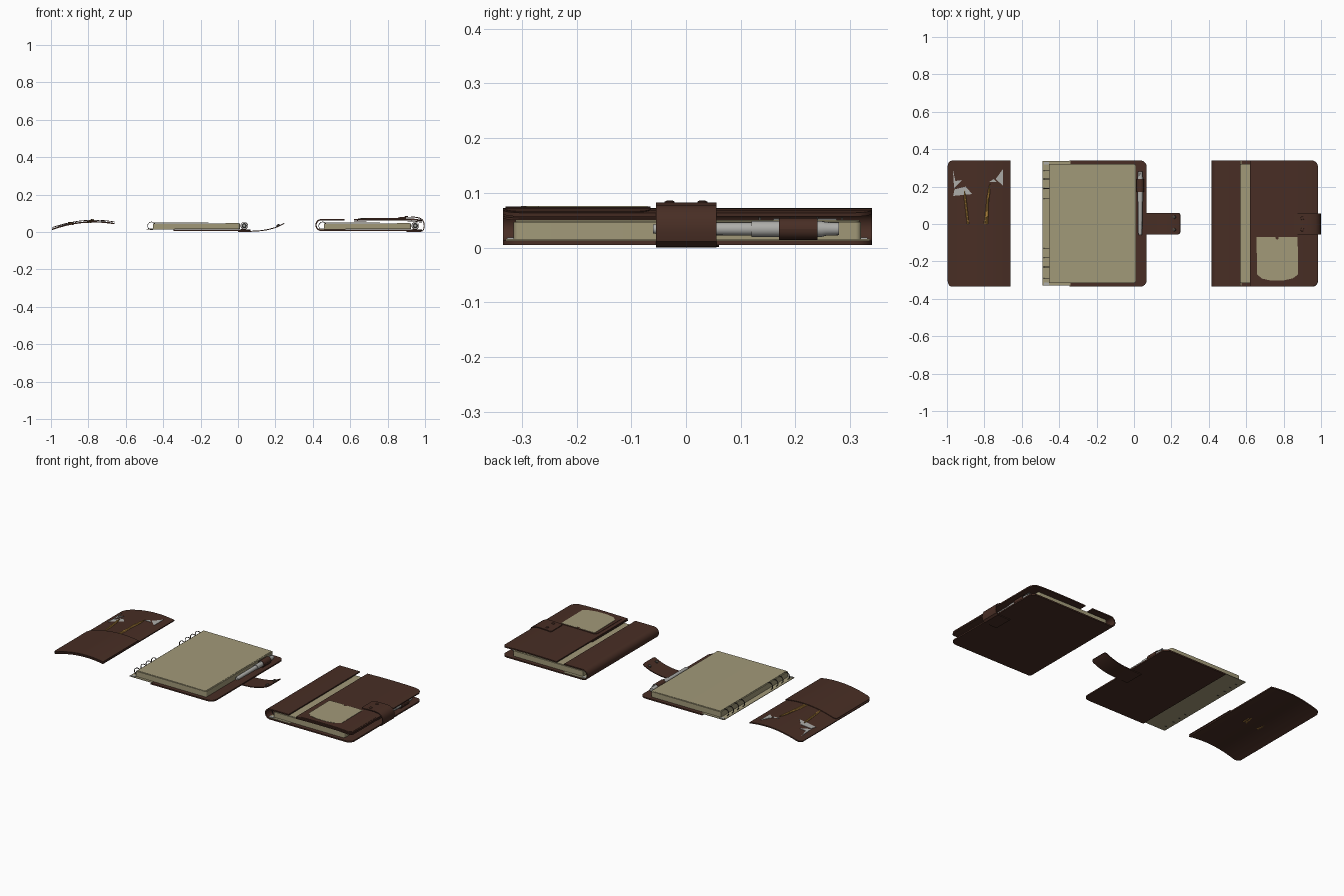
import bpy, bmesh, math
from mathutils import Vector

if "Cube" in bpy.data.objects:
    bpy.data.objects.remove(bpy.data.objects["Cube"])


def material(name, rgb):
    m = bpy.data.materials.new(name)
    m.diffuse_color = (*rgb, 1)
    m.use_nodes = True
    m.node_tree.nodes["Principled BSDF"].inputs["Base Color"].default_value = m.diffuse_color
    return m


LEATHER = material("brown leather", (0.065, 0.027, 0.018))
PAPER = material("cream paper", (0.36, 0.32, 0.19))
GOLD = material("pencil gold", (0.42, 0.22, 0.045))
SILVER = material("silver", (0.42, 0.42, 0.40))
DARK = material("dark metal", (0.07, 0.06, 0.05))


def finish(name, bm, mat, smooth=True):
    bmesh.ops.recalc_face_normals(bm, faces=bm.faces)
    me = bpy.data.meshes.new(name)
    bm.to_mesh(me)
    bm.free()
    me.materials.append(mat)
    ob = bpy.data.objects.new(name, me)
    bpy.context.collection.objects.link(ob)
    if smooth:
        bpy.context.view_layer.objects.active = ob
        ob.select_set(True)
        bpy.ops.object.shade_smooth_by_angle(angle=math.radians(35))
        ob.select_set(False)
    return ob


def band(name, path, y0, y1, thick, mat, r0=0, r1=0):
    """Sheet that follows an x-z path, with corners rounded by r0 / r1 at its two ends."""
    pts = [Vector((x, 0, z)) for x, z in path]
    lens = [0]
    for a, b in zip(pts, pts[1:]):
        lens.append(lens[-1] + (b - a).length)
    total = lens[-1]
    stations = set(lens)
    for k in range(7):
        c = 1 - math.cos(k * math.pi / 12)
        stations |= {r0 * c, total - r1 * c}
    stations = sorted(stations)
    stations = [s for i, s in enumerate(stations) if i == 0 or s - stations[i - 1] > 1e-5]
    bm = bmesh.new()
    rings = []
    for s in stations:
        i = max(j for j in range(len(pts) - 1) if lens[j] <= s + 1e-7)
        p = pts[i].lerp(pts[i + 1], (s - lens[i]) / (lens[i + 1] - lens[i]))
        t = pts[i + 1] - pts[i]
        if i > 0 and s - lens[i] < 1e-6:
            t = t.normalized() + (pts[i] - pts[i - 1]).normalized()
        n = Vector((-t.z, 0, t.x)).normalized() * thick / 2
        inset = 0
        for r, d in ((r0, s), (r1, total - s)):
            if d < r:
                inset = r - math.sqrt(max(0, r * r - (r - d) ** 2))
        rings.append([bm.verts.new((q.x, y, q.z)) for q, y in (
            (p + n, y0 + inset), (p + n, y1 - inset), (p - n, y1 - inset), (p - n, y0 + inset))])
    for a, b in zip(rings, rings[1:]):
        for k in range(4):
            bm.faces.new((a[k], a[(k + 1) % 4], b[(k + 1) % 4], b[k]))
    bm.faces.new(rings[0])
    bm.faces.new(rings[-1])
    return finish(name, bm, mat)


def lathe(name, start, end, profile, mat, sides=16):
    """Turned solid along start-end; profile is (fraction, radius)."""
    start, end = Vector(start), Vector(end)
    q = (end - start).to_track_quat('Z', 'Y')
    bm = bmesh.new()
    rings = [[bm.verts.new(start.lerp(end, f) + q @ Vector((
        r * math.cos(2 * math.pi * k / sides), r * math.sin(2 * math.pi * k / sides), 0)))
        for k in range(sides)] for f, r in profile]
    for a, b in zip(rings, rings[1:]):
        for k in range(sides):
            bm.faces.new((a[k], a[(k + 1) % sides], b[(k + 1) % sides], b[k]))
    bm.faces.new(rings[0])
    bm.faces.new(rings[-1])
    return finish(name, bm, mat)


def plate(name, outline, zfun, thick, mat):
    """Thin flat cut-out with its height given by zfun(x)."""
    bm = bmesh.new()
    f = bm.faces.new([bm.verts.new((x, y, zfun(x))) for x, y in outline])
    ext = bmesh.ops.extrude_face_region(bm, geom=[f])
    bmesh.ops.translate(bm, vec=(0, 0, thick),
                        verts=[v for v in ext['geom'] if isinstance(v, bmesh.types.BMVert)])
    return finish(name, bm, mat, False)


def arc(cx, cz, r, a0, a1, n=16):
    return [(cx + r * math.cos(math.radians(a0 + (a1 - a0) * k / n)),
             cz + r * math.sin(math.radians(a0 + (a1 - a0) * k / n))) for k in range(n + 1)]


def pen_and_loop(dx):
    """Pen held by a leather loop on the cover edge."""
    x, z = 0.033 + dx, 0.034
    lathe("pen_barrel", (x, -0.06, z), (x, 0.12, z), [(0, 0.008), (0.08, 0.011), (1, 0.012)], SILVER)
    lathe("pen_cap", (x, 0.12, z), (x, 0.28, z),
          [(0, 0.0145), (0.8, 0.0145), (0.85, 0.0125), (1, 0.0115)], SILVER)
    band("pen_clip", [(x - 0.003, z + 0.018), (x + 0.003, z + 0.018)], 0.16, 0.275, 0.003, SILVER)
    band("pen_loop", arc(x, z, 0.0185, 0, 360, 24), 0.17, 0.24, 0.003, LEATHER)
    band("pen_loop_tab", [(x - 0.02, 0.016), (x + 0.01, 0.0155)], 0.17, 0.24, 0.002, LEATHER)


def page_block(dx):
    """Stack of sheets, ring plate and binder rings."""
    band("page_stack", [(-0.455 + dx, 0.031), (0.01 + dx, 0.031)], -0.315, 0.32, 0.032, PAPER, 0, 0.01)
    band("page_top_sheet", [(-0.45 + dx, 0.0495), (-0.2 + dx, 0.049), (0.003 + dx, 0.0475)],
         -0.312, 0.317, 0.002, PAPER, 0, 0.01)
    band("ring_plate", [(-0.488 + dx, 0.014), (-0.34 + dx, 0.014)], -0.33, 0.336, 0.003, PAPER)
    for y in (-0.29, -0.23, -0.18, -0.13, 0.135, 0.19, 0.24, 0.285):
        band("binder_ring", arc(-0.462 + dx, 0.033, 0.021, 0, 360, 20), y - 0.002, y + 0.002, 0.003, DARK)
    for y in (-0.32, 0.325):
        band("ring_plate_end", [(-0.482 + dx, 0.0165), (-0.455 + dx, 0.0165)],
             y - 0.007, y + 0.007, 0.003, SILVER)


# Open flap with inner pocket
def flap_z(x):
    t = (x + 1) / 0.34
    return 0.012 + 0.125 * t - 0.092 * t * t


def flap_path(x0, x1, lift, n=14):
    return [(x0 + (x1 - x0) * k / n, flap_z(x0 + (x1 - x0) * k / n) + lift) for k in range(n + 1)]


band("open_flap", flap_path(-0.995, -0.66, 0), -0.335, 0.34, 0.007, LEATHER, 0.03, 0)
band("flap_pocket", flap_path(-0.992, -0.66, 0.009), -0.335, 0.0, 0.004, LEATHER, 0.02, 0)

# Pencils tucked in the pocket
for x0, x1, top in ((-0.882, -0.908, 0.18), (-0.803, -0.770, 0.215), (-0.787, -0.782, 0.16)):
    lathe("pencil", (x0, -0.04, flap_z(x0) - 0.001), (x1, top, flap_z(x1) + 0.011),
          [(0, 0.006), (0.85, 0.006), (1, 0.0015)], GOLD, 6)

# Loose paper corners and clips on the flap
for outline in ([(-0.968, 0.29), (-0.955, 0.23), (-0.92, 0.235), (-0.962, 0.19)],
                [(-0.967, 0.15), (-0.96, 0.185), (-0.90, 0.20), (-0.865, 0.16)],
                [(-0.70, 0.295), (-0.74, 0.24), (-0.70, 0.205)],
                [(-0.775, 0.225), (-0.75, 0.24), (-0.735, 0.225)]):
    plate("paper_scrap", outline, lambda x: flap_z(x) + 0.0045, 0.002, SILVER)

# Back cover with pages, pen and open strap
band("back_cover", [(-0.345, 0.009), (0.068, 0.009)], -0.335, 0.34, 0.008, LEATHER, 0, 0.035)
page_block(0)
pen_and_loop(0)
band("open_strap", [(0.0, 0.003), (0.07, 0.004), (0.12, 0.007), (0.16, 0.013), (0.2, 0.024),
                    (0.23, 0.037), (0.247, 0.047)], -0.055, 0.06, 0.005, LEATHER, 0, 0.015)
for y in (-0.03, 0.037):
    lathe("strap_snap", (0.217, y, 0.031), (0.212, y, 0.041), [(0, 0.009), (0.8, 0.009), (1, 0.005)], DARK)

# Closed notebook: wrapped spine and bottom cover
OFF = 0.915
spine = [(0.57, 0.066)] + [(0.445 + 0.028 * math.cos(a), 0.0375 + 0.0285 * math.sin(a))
                           for a in [math.pi * (0.5 + k / 14) for k in range(15)]] + [(0.57, 0.009)]
band("spine_cover", spine, -0.335, 0.34, 0.007, LEATHER)
band("bottom_cover", [(0.57, 0.009), (0.983, 0.009)], -0.335, 0.34, 0.008, LEATHER, 0, 0.035)
page_block(OFF)
pen_and_loop(OFF)

# Closed flap with inner and outer pockets
top = [(0.62, 0.066), (0.7, 0.068), (0.8, 0.069), (0.9, 0.068), (0.95, 0.065), (0.983, 0.06)]
band("closed_flap", top, -0.335, 0.34, 0.007, LEATHER, 0, 0.035)
band("inner_pocket", [(x, z - 0.008) for x, z in top], -0.335, 0.0, 0.004, LEATHER, 0, 0.03)
band("outer_pocket", [(x + 0.022 if x < 0.65 else x - 0.006, z + 0.0045) for x, z in top],
     -0.33, -0.065, 0.003, LEATHER, 0.02, 0.03)

# Card with thumb notch showing in the outer pocket
card = [(0.655, -0.07)]
card += [(0.765 + 0.009 * math.cos(a), -0.07 + 0.013 * math.sin(a))
         for a in [math.pi * (1 + k / 8) for k in range(9)]]
card += [(0.875, -0.07), (0.877, -0.27), (0.85, -0.29), (0.80, -0.302), (0.73, -0.302),
         (0.685, -0.292), (0.658, -0.27)]
plate("card", card, lambda x: 0.0735, 0.0025, PAPER)

# Closed strap wrapping around the edge
band("closed_strap", [(0.855, 0.076), (0.9, 0.079), (0.945, 0.0795), (0.97, 0.075), (0.986, 0.066),
                      (0.994, 0.05), (0.996, 0.03), (0.992, 0.012), (0.982, 0.004), (0.9, 0.0027)],
     -0.055, 0.056, 0.005, LEATHER, 0.012, 0)
for y in (-0.03, 0.03):
    lathe("closed_strap_snap", (0.9, y, 0.079), (0.9, y, 0.086), [(0, 0.01), (0.7, 0.009), (1, 0.005)], LEATHER)
